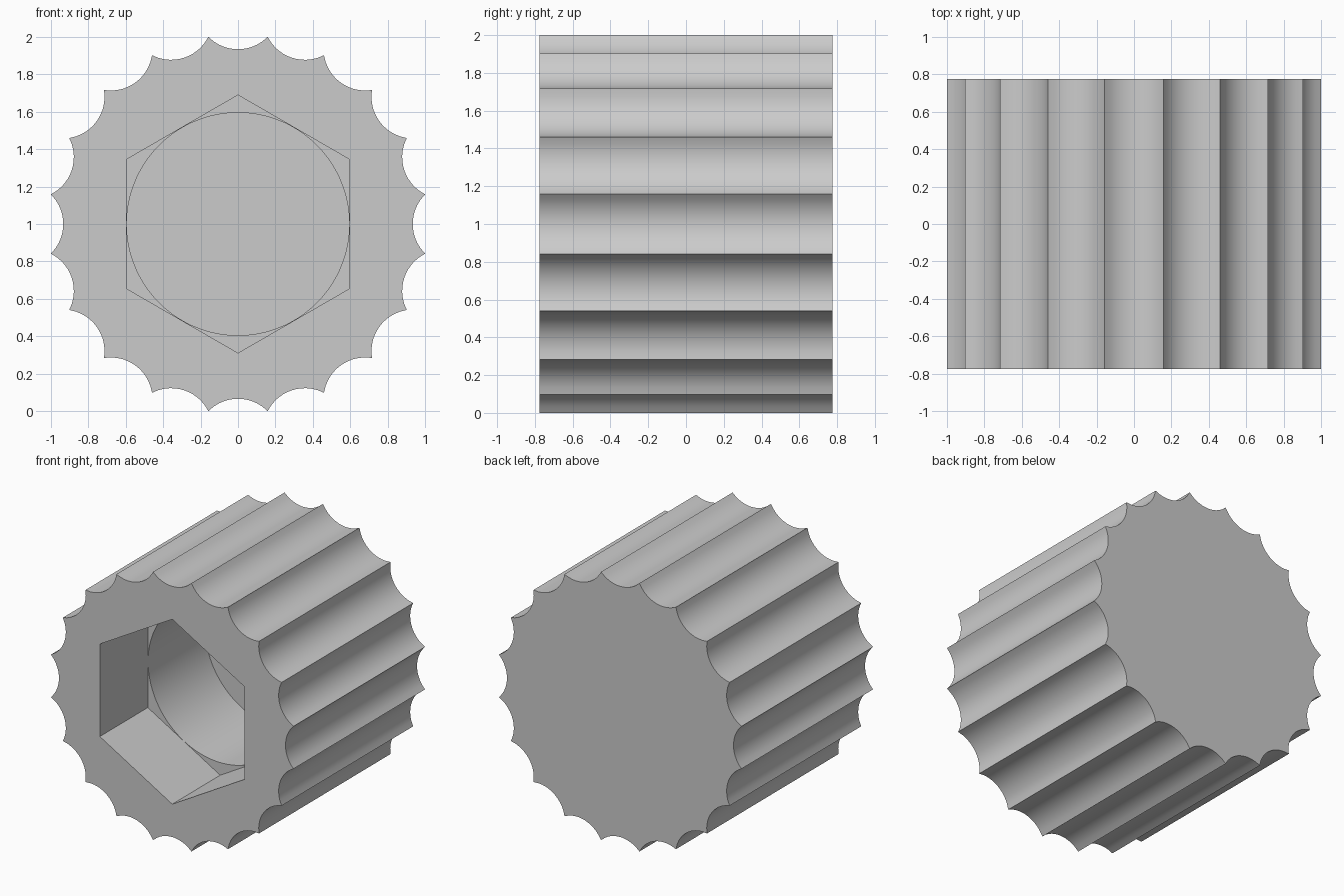
import bpy
import bmesh
from math import asin, cos, sin, sqrt, pi, tau

default = bpy.data.objects.get("Cube")
if default:
    bpy.data.objects.remove(default, do_unlink=True)

FLUTES = 20
STEPS = FLUTES * 12          # samples round each ring
HALF_LENGTH = 0.775
FRONT, BACK = -HALF_LENGTH, HALF_LENGTH
HEX_FLOOR = FRONT + 0.565
BORE_FLOOR = FRONT + 1.235
HEX_APOTHEM, BORE_RADIUS = 0.597, 0.595
FLUTE_CENTRE, FLUTE_RADIUS = 1.158, 0.2236


def sector_offset(angle, count):
    """Angle measured from the middle of the nearest of count sectors."""
    size = tau / count
    return (angle + size / 2) % size - size / 2


def fluted(angle):
    # concave arc scooped out of each sector
    a = sector_offset(angle, FLUTES)
    return FLUTE_CENTRE * cos(a) - sqrt(FLUTE_RADIUS ** 2 - (FLUTE_CENTRE * sin(a)) ** 2)


def hexagon(angle):
    return HEX_APOTHEM / cos(sector_offset(angle, 6))


def circle(angle):
    return BORE_RADIUS


def add_ring(bm, radius, y):
    ring = []
    for i in range(STEPS):
        a = tau * i / STEPS
        r = radius(a)
        ring.append(bm.verts.new((r * cos(a), y, 1 + r * sin(a))))
    return ring


# Rings run from the back cap, over the fluted side and into the socket
bm = bmesh.new()
sections = [(fluted, BACK), (fluted, FRONT), (hexagon, FRONT),
            (hexagon, HEX_FLOOR), (circle, HEX_FLOOR), (circle, BORE_FLOOR)]
rings = [add_ring(bm, radius, y) for radius, y in sections]
for a, b in zip(rings, rings[1:]):
    for i in range(STEPS):
        j = (i + 1) % STEPS
        bm.faces.new((a[i], a[j], b[j], b[i]))

# Solid back end and bore floor
bm.faces.new(rings[0])
bm.faces.new(rings[-1])
bmesh.ops.recalc_face_normals(bm, faces=bm.faces)

mesh = bpy.data.meshes.new("fluted_socket")
bm.to_mesh(mesh)
bm.free()
socket = bpy.data.objects.new("fluted_socket", mesh)
bpy.context.collection.objects.link(socket)

# Plain grey finish
grey = bpy.data.materials.new("light_grey")
grey.use_nodes = True
colour = (0.6, 0.6, 0.6, 1)
grey.diffuse_color = colour
grey.node_tree.nodes["Principled BSDF"].inputs["Base Color"].default_value = colour
mesh.materials.append(grey)

bpy.ops.object.select_all(action="DESELECT")
socket.select_set(True)
bpy.context.view_layer.objects.active = socket
bpy.ops.object.shade_smooth_by_angle(angle=pi / 6)
